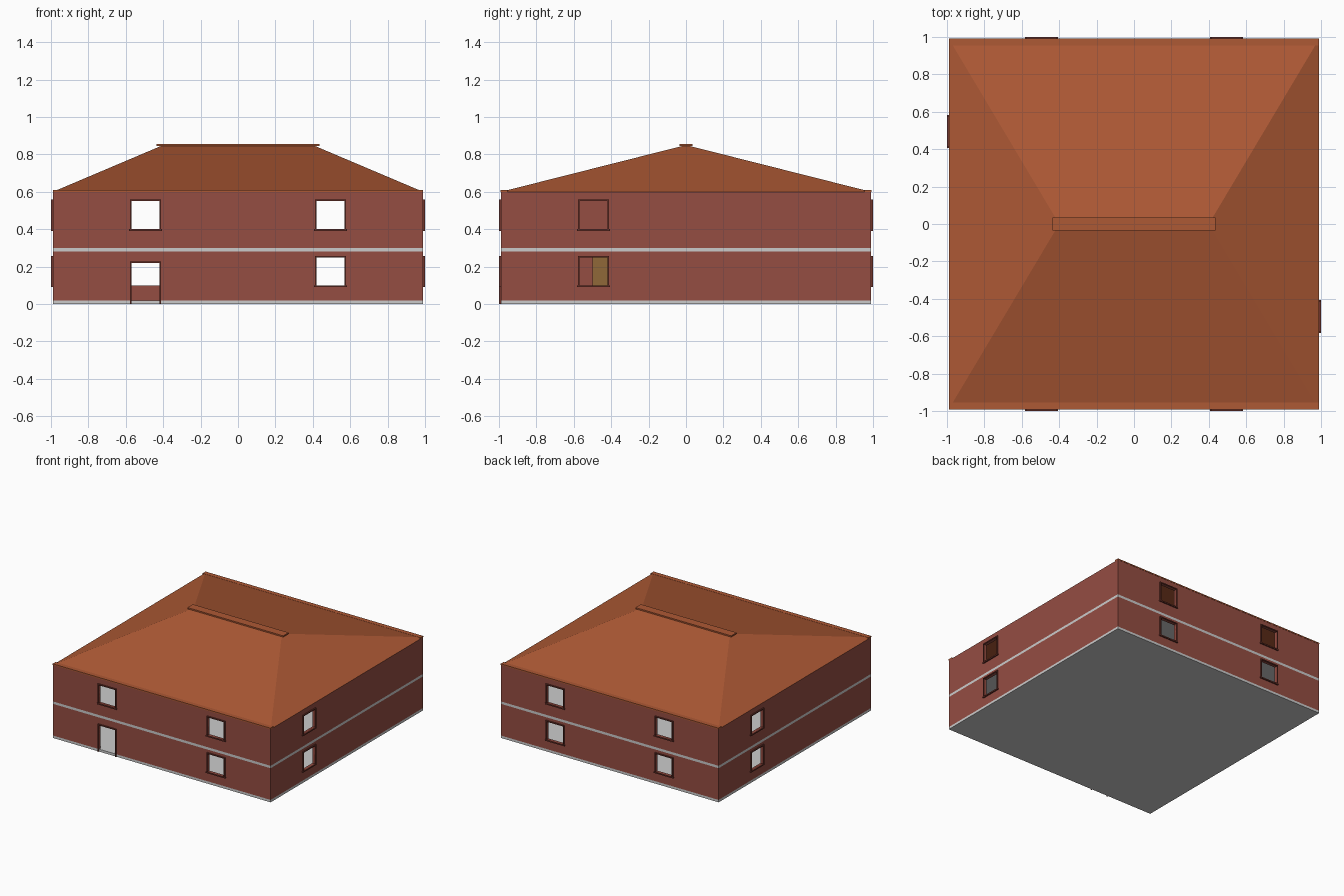
import bpy, bmesh
from math import pi
from mathutils import Matrix, Vector

if "Cube" in bpy.data.objects:
    bpy.data.objects.remove(bpy.data.objects["Cube"])


def material(name, rgb):
    m = bpy.data.materials.new(name)
    m.diffuse_color = (*rgb, 1)
    m.use_nodes = True
    m.node_tree.nodes["Principled BSDF"].inputs["Base Color"].default_value = m.diffuse_color
    return m


BRICK = material("brick", (0.30, 0.075, 0.055))
TRIM = material("dark_trim", (0.16, 0.035, 0.025))
TILE = material("roof_tile", (0.42, 0.10, 0.035))
WOOD = material("wood", (0.28, 0.14, 0.04))


def finish(name, bm, mat):
    bmesh.ops.recalc_face_normals(bm, faces=bm.faces)
    me = bpy.data.meshes.new(name)
    bm.to_mesh(me)
    bm.free()
    ob = bpy.data.objects.new(name, me)
    bpy.context.collection.objects.link(ob)
    if mat:
        me.materials.append(mat)
    return ob


def boxes(name, specs, mat=None, turn=0):
    """Boxes given as (x0, x1, y0, y1, z0, z1), turned about z."""
    bm = bmesh.new()
    for x0, x1, y0, y1, z0, z1 in specs:
        centre = Vector((x0 + x1, y0 + y1, z0 + z1)) / 2
        m = (Matrix.Rotation(turn, 4, 'Z') @ Matrix.Translation(centre)
             @ Matrix.Diagonal((x1 - x0, y1 - y0, z1 - z0, 1)))
        bmesh.ops.create_cube(bm, size=1, matrix=m)
    return finish(name, bm, mat)


def cut(target, cutter):
    mod = target.modifiers.new("cut", 'BOOLEAN')
    mod.operation = 'DIFFERENCE'
    mod.solver = 'EXACT'
    mod.object = cutter
    bpy.context.view_layer.objects.active = target
    bpy.ops.object.modifier_apply(modifier=mod.name)
    bpy.data.objects.remove(cutter)


W = 0.99      # half width of the walls
T = 0.02      # wall and slab thickness
HALF = 0.075  # half width of an opening
OFF = 0.495   # distance of openings from the wall centre

# Floor slabs, showing as pale bands outside
boxes("ground_slab", [(-W, W, -W, W, 0, T)])
boxes("upper_floor_slab", [(-W, W, -W, W, 0.28, 0.30)])

# Hollow walls, one ring per storey
storeys = []
for name, z0, z1 in (("lower_walls", T, 0.28), ("upper_walls", 0.30, 0.60)):
    wall = boxes(name, [(-W, W, -W, W, z0, z1)], BRICK)
    i = W - T
    cut(wall, boxes("inside_cutter", [(-i, i, -i, i, z0 - 0.1, z1 + 0.1)]))
    storeys.append(wall)

# Windows and door: cut the hole, then add frame and sill
sides = {"front": (0, (-OFF, OFF)), "back": (pi, (-OFF, OFF)),
         "right": (pi / 2, (-OFF,)), "left": (-pi / 2, (-OFF,))}
F = 0.008
for side, (turn, places) in sides.items():
    for level, wall in enumerate(storeys):
        for x in places:
            door = side == "front" and level == 0 and x < 0
            lo, hi = (T, 0.22) if door else (0.1 + 0.3 * level, 0.25 + 0.3 * level)
            a, b = x - HALF, x + HALF
            cut(wall, boxes("opening_cutter",
                            [(a, b, -1.1, -0.9, lo - (0.01 if door else 0), hi)], None, turn))
            foot = 0 if door else lo
            frame = [(a - F, a, -1, -0.985, foot, hi),
                     (b, b + F, -1, -0.985, foot, hi),
                     (a - F, b + F, -1, -0.985, hi, hi + F)]
            kind = "door" if door else "window"
            boxes(f"{side}_{kind}_frame", frame, TRIM, turn)
            if not door:
                boxes(f"{side}_window_sill",
                      [(a - 0.013, b + 0.013, -1, -0.98, lo - 0.01, lo)], TRIM, turn)

# Inner partition on the lower storey
boxes("partition", [(-0.02, 0.02, -0.5, 0.5, T, 0.28)], WOOD)

# Hipped roof with a short ridge
bm = bmesh.new()
base = [bm.verts.new((sx * W, sy * W, 0.60)) for sx, sy in ((-1, -1), (1, -1), (1, 1), (-1, 1))]
left, right = (bm.verts.new((x, 0, 0.85)) for x in (-0.4, 0.4))
bm.faces.new(base)
bm.faces.new((base[0], base[1], right, left))
bm.faces.new((base[1], base[2], right))
bm.faces.new((base[2], base[3], left, right))
bm.faces.new((base[3], base[0], left))
finish("hip_roof", bm, TILE)

# Ridge cap and eave strips
boxes("ridge_cap", [(-0.435, 0.435, -0.035, 0.035, 0.844, 0.855)], TILE)
boxes("eave_strips", [(-W, W, -0.992, -0.955, 0.60, 0.61),
                      (-W, W, 0.955, 0.992, 0.60, 0.61)], TILE)
